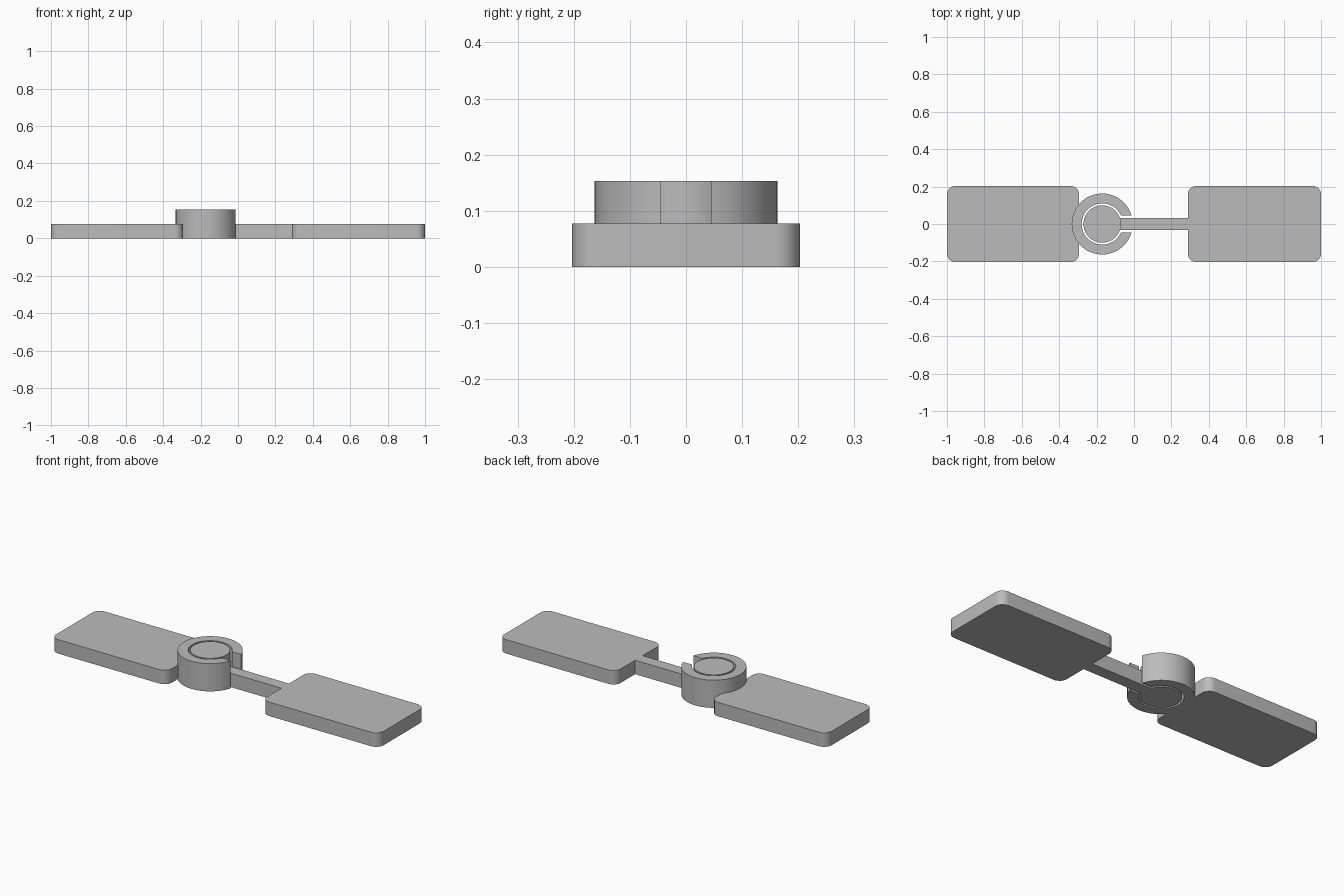
import bpy, bmesh
from math import asin, cos, sin, pi, radians

cube = bpy.data.objects.get("Cube")
if cube:
    bpy.data.objects.remove(cube, do_unlink=True)

LOW, HIGH = 0.077, 0.153          # plate height, hub height
HUB_X = -0.17                     # centre of the swivel joint
OUTER, INNER, PIN = 0.163, 0.11, 0.1
SLOT, ARM = 0.045, 0.033          # half widths of slot and arm
PLATE_Y, CORNER = 0.203, 0.045

grey = bpy.data.materials.new("plain_grey")
grey.use_nodes = True
grey.diffuse_color = (0.5, 0.5, 0.5, 1)
grey.node_tree.nodes["Principled BSDF"].inputs["Base Color"].default_value = (0.5, 0.5, 0.5, 1)


def arc(cx, cy, r, a, b, n):
    return [(cx + r * cos(a + (b - a) * i / n), cy + r * sin(a + (b - a) * i / n))
            for i in range(n + 1)]


def prism(name, outline, height):
    """Extrude a flat outline upward from the ground."""
    bm = bmesh.new()
    base = bm.faces.new([bm.verts.new((x, y, 0)) for x, y in outline])
    top = bmesh.ops.extrude_face_region(bm, geom=[base])["geom"]
    bmesh.ops.translate(bm, vec=(0, 0, height),
                        verts=[v for v in top if isinstance(v, bmesh.types.BMVert)])
    bmesh.ops.recalc_face_normals(bm, faces=bm.faces)
    mesh = bpy.data.meshes.new(name)
    bm.to_mesh(mesh)
    bm.free()
    mesh.materials.append(grey)
    obj = bpy.data.objects.new(name, mesh)
    bpy.context.collection.objects.link(obj)
    return obj


def plate(name, x0, x1):
    """Flat plate with four rounded corners."""
    xs, ys = (x1 - CORNER, x0 + CORNER), PLATE_Y - CORNER
    centres = [(xs[0], ys), (xs[1], ys), (xs[1], -ys), (xs[0], -ys)]
    outline = []
    for i, (cx, cy) in enumerate(centres):
        outline += arc(cx, cy, CORNER, i * pi / 2, (i + 1) * pi / 2, 10)
    return prism(name, outline, LOW)


def select(obj):
    bpy.ops.object.select_all(action='DESELECT')
    obj.select_set(True)
    bpy.context.view_layer.objects.active = obj


def fuse(body, *parts):
    """Union the parts into the body, then shade the curved walls."""
    for part in parts:
        select(body)
        mod = body.modifiers.new("join", 'BOOLEAN')
        mod.operation, mod.solver, mod.object = 'UNION', 'EXACT', part
        bpy.ops.object.modifier_apply(modifier=mod.name)
        bpy.data.objects.remove(part, do_unlink=True)
    select(body)
    bpy.ops.object.shade_smooth_by_angle(angle=radians(30))


# Open socket ring with its plate
a, b = asin(SLOT / OUTER), asin(SLOT / INNER)
ring = prism("socket_ring", arc(HUB_X, 0, OUTER, a, 2 * pi - a, 72)
             + arc(HUB_X, 0, INNER, 2 * pi - b, b, 72), HIGH)
fuse(plate("socket_plate", -1, -0.293), ring)

# Round pin, thin arm and the second plate
pin = prism("pin", arc(HUB_X, 0, PIN, 0, 2 * pi * 71 / 72, 71), HIGH)
arm = prism("arm", [(HUB_X, -ARM), (0.32, -ARM), (0.32, ARM), (HUB_X, ARM)], LOW)
fuse(plate("pin_plate", 0.288, 1), arm, pin)
